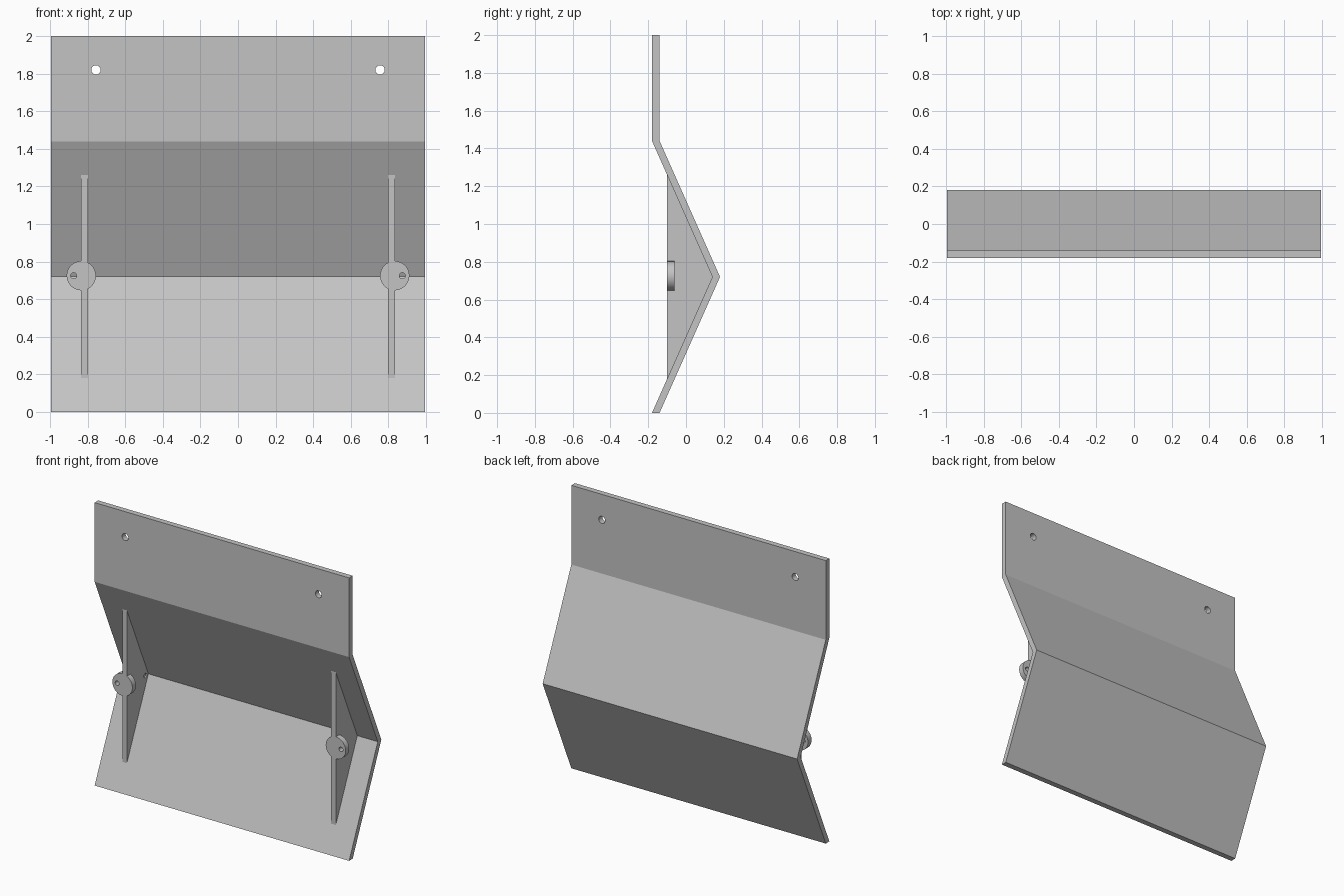
import bpy
import bmesh
from math import radians
from mathutils import Matrix, Vector

cube = bpy.data.objects.get("Cube")
if cube:
    bpy.data.objects.remove(cube, do_unlink=True)

# One plain grey for the whole model
grey = bpy.data.materials.new("plain grey")
grey.use_nodes = True
colour = (0.55, 0.55, 0.55, 1)
grey.diffuse_color = colour
grey.node_tree.nodes["Principled BSDF"].inputs["Base Color"].default_value = colour


def add_object(name, bm):
    bmesh.ops.recalc_face_normals(bm, faces=bm.faces)
    mesh = bpy.data.meshes.new(name)
    bm.to_mesh(mesh)
    bm.free()
    mesh.materials.append(grey)
    obj = bpy.data.objects.new(name, mesh)
    bpy.context.collection.objects.link(obj)
    return obj


def extrude_profile(name, profile, x_min, x_max):
    """Sweep a closed (y, z) outline along x."""
    bm = bmesh.new()
    face = bm.faces.new([bm.verts.new((x_min, y, z)) for y, z in profile])
    swept = bmesh.ops.extrude_face_region(bm, geom=[face])["geom"]
    verts = [v for v in swept if isinstance(v, bmesh.types.BMVert)]
    bmesh.ops.translate(bm, verts=verts, vec=(x_max - x_min, 0, 0))
    if face.is_valid and len(bm.faces) < len(profile) + 2:
        bm.faces.new([v for v in face.verts])
    return add_object(name, bm)


def cylinder(name, centre, radius, depth, axis, sides):
    bm = bmesh.new()
    turn = Matrix.Rotation(radians(90), 4, "X" if axis == "Y" else "Y")
    bmesh.ops.create_cone(bm, cap_ends=True, segments=sides, radius1=radius,
                          radius2=radius, depth=depth,
                          matrix=Matrix.Translation(Vector(centre)) @ turn)
    return add_object(name, bm)


def drill(target, cutter):
    cutter.hide_render = True
    cutter.hide_set(True)
    cut = target.modifiers.new("hole", "BOOLEAN")
    cut.operation = "DIFFERENCE"
    cut.solver = "EXACT"
    cut.object = cutter


HALF_WIDTH = 0.995
FOLD_Z = 0.72
RIB_X = 0.817
FRONT_Y = -0.10

# Folded back plate: upright flange, then a V pointing backwards
front_line = [(-0.18, 2), (-0.18, 2 * FOLD_Z), (0.14, FOLD_Z), (-0.18, 0)]
back_line = [(y + 0.04, z) for y, z in reversed(front_line)]
plate = extrude_profile("folded_plate", front_line + back_line, -HALF_WIDTH, HALF_WIDTH)

for side, word in ((1, "left"), (-1, "right")):
    # Mounting hole in the flange
    drill(plate, cylinder(f"{word}_mounting_hole_cutter", (side * 0.756, -0.16, 1.82),
                          0.025, 0.2, "Y", 16))

    # Triangular rib filling the V
    rib = extrude_profile(f"{word}_rib", [(FRONT_Y, 1.26), (0.14, FOLD_Z), (FRONT_Y, 0.18)],
                          side * RIB_X - 0.018, side * RIB_X + 0.018)
    drill(rib, cylinder(f"{word}_rib_hole_cutter", (side * (RIB_X - 0.018), 0.107, FOLD_Z),
                        0.016, 0.02, "X", 16))

    # Round boss on the rib's front edge, with an off-centre hole
    boss = cylinder(f"{word}_boss", (side * 0.834, FRONT_Y + 0.02, 0.725), 0.078, 0.04, "Y", 48)
    drill(boss, cylinder(f"{word}_boss_hole_cutter", (side * 0.875, FRONT_Y + 0.02, 0.725),
                         0.016, 0.1, "Y", 16))
    bpy.ops.object.select_all(action="DESELECT")
    boss.select_set(True)
    bpy.context.view_layer.objects.active = boss
    bpy.ops.object.shade_smooth_by_angle(angle=radians(30))
